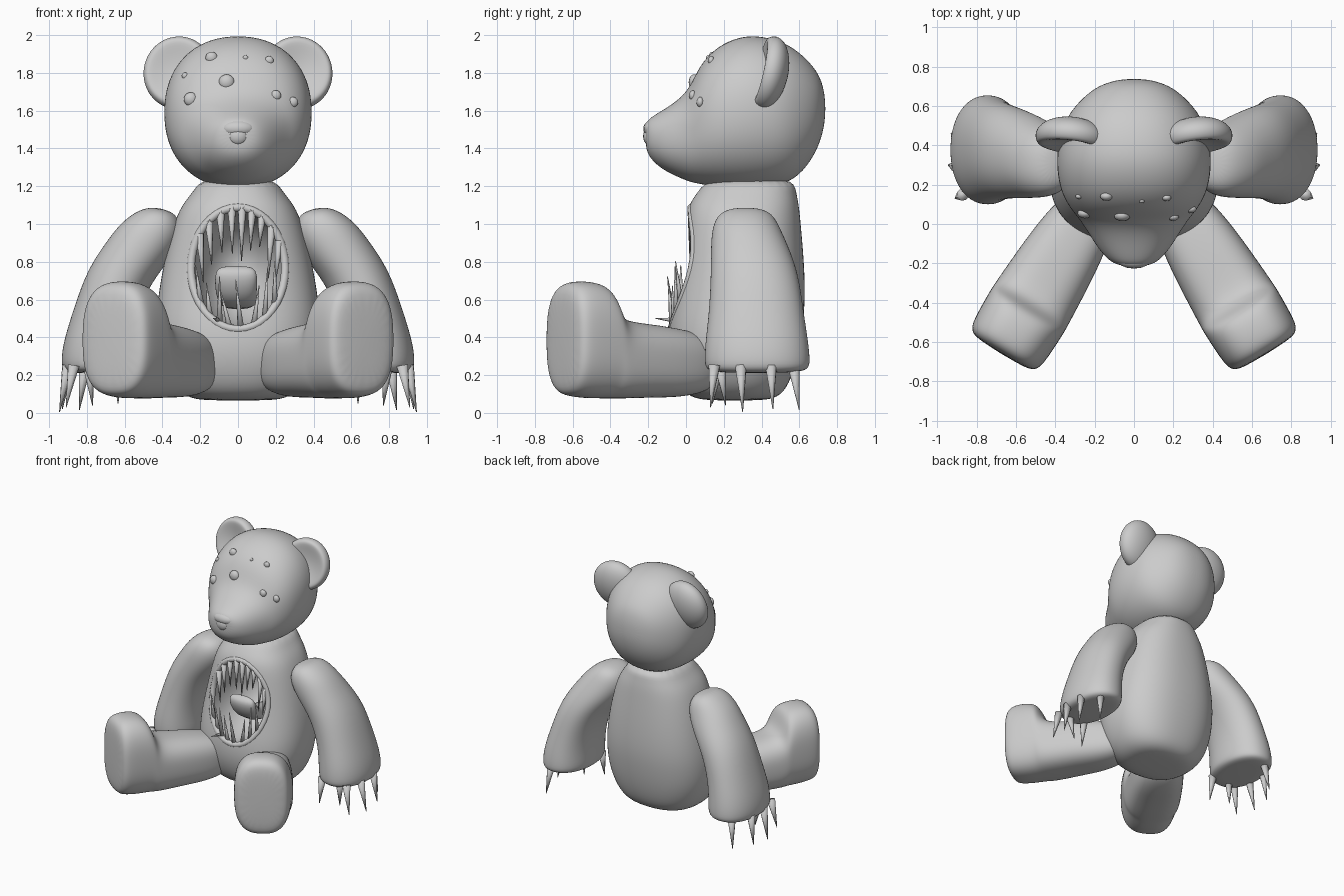
import bpy, bmesh, math, random
from mathutils import Vector as V, Matrix
from mathutils.bvhtree import BVHTree

if "Cube" in bpy.data.objects:
    bpy.data.objects.remove(bpy.data.objects["Cube"])

random.seed(3)


def finish(name, bm, sub=0):
    bmesh.ops.recalc_face_normals(bm, faces=bm.faces)
    me = bpy.data.meshes.new(name)
    bm.to_mesh(me)
    bm.free()
    me.shade_smooth()
    ob = bpy.data.objects.new(name, me)
    bpy.context.collection.objects.link(ob)
    if sub:
        ob.modifiers.new("smooth", 'SUBSURF').levels = sub
        ob.modifiers["smooth"].render_levels = sub
    return ob


def loft(name, sections, power=2.3, n=24, sub=2):
    """Skin rounded sections given as (centre, half axis a, half axis b)."""
    bm = bmesh.new()
    rings = []
    e = 2 / power
    for c, a, b in sections:
        ring = []
        for i in range(n):
            t = 2 * math.pi * (i + .5) / n
            s, k = math.sin(t), math.cos(t)
            ring.append(bm.verts.new(c + a * math.copysign(abs(k) ** e, k)
                                     + b * math.copysign(abs(s) ** e, s)))
        rings.append(ring)
    for r, q in zip(rings, rings[1:]):
        for i in range(n):
            j = (i + 1) % n
            bm.faces.new((r[i], r[j], q[j], q[i]))
    bm.faces.new(rings[0])
    bm.faces.new(rings[-1])
    return finish(name, bm, sub)


def spike(bm, p, q, r, seg=8):
    """Pointed tooth or claw from p to q."""
    p, q = V(p), V(q)
    d = q - p
    rot = d.to_track_quat('Z', 'Y').to_matrix().to_4x4()
    bmesh.ops.create_cone(bm, cap_ends=True, segments=seg, radius1=r, radius2=0.002,
                          depth=d.length, matrix=Matrix.Translation((p + q) / 2) @ rot)


def ball(bm, c, r, seg=16, rot=Matrix()):
    m = Matrix.Translation(c) @ rot @ Matrix.Diagonal((*r, 1))
    return bmesh.ops.create_uvsphere(bm, u_segments=seg, v_segments=seg // 2 + 2, radius=1, matrix=m)


def surface(ob):
    bpy.context.view_layer.update()
    tree = BVHTree.FromObject(ob, bpy.context.evaluated_depsgraph_get())
    return lambda x, z: tree.ray_cast(V((x, -3, z)), V((0, 1, 0)))[0]


# head with snout, sections along y: (y, half width, z low, z high)
head = loft("head", [(V((0, y, (a + b) / 2)), V((w, 0, 0)), V((0, 0, (b - a) / 2))) for y, w, a, b in [
    (-.215, .06, 1.41, 1.53), (-.195, .12, 1.35, 1.56), (-.13, .18, 1.29, 1.6), (-.05, .23, 1.25, 1.65),
    (.02, .275, 1.22, 1.72), (.07, .32, 1.21, 1.84), (.15, .37, 1.195, 1.93), (.25, .393, 1.185, 1.985),
    (.36, .397, 1.185, 2.006), (.5, .37, 1.2, 1.975), (.6, .305, 1.25, 1.915), (.68, .22, 1.36, 1.83),
    (.72, .14, 1.46, 1.76), (.738, .05, 1.56, 1.66)]], 2.2)
on_head = surface(head)

# nose
bm = bmesh.new()
ball(bm, (0, -.18, 1.505), (.09, .046, .045))
ball(bm, (0, -.192, 1.465), (.055, .035, .05))
finish("nose", bm)

# many small eyes
bm = bmesh.new()
for x, z, r in [(-.14, 1.88, .032), (.04, 1.88, .014), (.165, 1.865, .024), (-.28, 1.785, .018),
                (-.06, 1.75, .042), (-.25, 1.66, .037), (.2, 1.68, .028), (.29, 1.645, .028)]:
    ball(bm, on_head(x, z) + V((0, r * .25, 0)), (r, r * .7, r))
finish("eyes", bm)

# cupped ears
for s, side in ((1, "left"), (-1, "right")):
    bm = bmesh.new()
    ball(bm, (0, 0, 0), (1, 1, 1), 24, Matrix.Rotation(math.pi / 2, 4, 'X'))
    for v in bm.verts:
        x, y, z = v.co
        if y < 0:
            v.co.y = y + .85 * max(0, 1 - (x * x + z * z) / .8)
    bm.transform(Matrix.Translation((.315 * s, .435, 1.8)) @ Matrix.Rotation(-.22, 4, 'X')
                 @ Matrix.Rotation(.12 * s, 4, 'Z') @ Matrix.Diagonal((.19, .105, .2, 1)))
    finish(side + "_ear", bm, 1)

# torso, sections along z: (z, half width, y front, y back)
body = loft("body", [(V((0, (a + b) / 2, z)), V((w, 0, 0)), V((0, (b - a) / 2, 0))) for z, w, a, b in [
    (.065, .18, .12, .40), (.08, .27, .02, .49), (.15, .36, -.05, .55), (.3, .425, -.1, .595),
    (.45, .44, -.1, .62), (.6, .43, -.07, .635), (.8, .395, -.03, .628), (1.0, .345, -.01, .61),
    (1.1, .3, .01, .6), (1.17, .24, .06, .585), (1.25, .19, .12, .57)]], 2.4)
on_body = surface(body)


def rim(t, k=1.0):
    return on_body(.24 * k * math.cos(t), .765 + .31 * k * math.sin(t))


lip_points = [rim(2 * math.pi * i / 40, 1.04) for i in range(40)]
upper = [(rim(math.radians(a)), l) for a, l in
         [(24, .2), (42, .26), (58, .15), (72, .2), (85, .27), (98, .23), (113, .2), (130, .22), (148, .24)]]
lower = [(rim(math.radians(a)), l) for a, l in
         [(216, .2), (232, .17), (246, .24), (260, .18), (274, .25), (290, .2), (306, .26), (324, .22)]]

# belly mouth cavity
bm = bmesh.new()
ball(bm, (0, 0, .765), (.245, .45, .315), 40)
cutter = finish("mouth_cutter", bm)
cutter.hide_render = True
mod = body.modifiers.new("mouth", 'BOOLEAN')
mod.operation = 'DIFFERENCE'
mod.object = cutter
bpy.context.view_layer.update()
cut = bpy.data.meshes.new_from_object(body.evaluated_get(bpy.context.evaluated_depsgraph_get()))
body.modifiers.clear()
body.data = cut
bpy.data.objects.remove(cutter)
bpy.context.view_layer.objects.active = body
body.select_set(True)
bpy.ops.object.shade_smooth_by_angle(angle=math.radians(40))

# low lip around the mouth
cu = bpy.data.curves.new("mouth_lip", 'CURVE')
cu.dimensions = '3D'
cu.bevel_depth = .022
cu.bevel_resolution = 3
sp = cu.splines.new('POLY')
sp.points.add(len(lip_points) - 1)
for p, q in zip(sp.points, lip_points):
    p.co = (q.x, q.y + .016, q.z, 1)
sp.use_cyclic_u = True
bpy.context.collection.objects.link(bpy.data.objects.new("mouth_lip", cu))

# teeth
bm = bmesh.new()
for p, l in upper:
    spike(bm, p + V((0, .02, .02)), p + V((-p.x * .1, .01, -l)), .024)
for p, l in lower:
    spike(bm, p + V((0, .02, -.02)), p + V((random.uniform(-.05, .03), random.uniform(-.02, .05), l)), .018)
spike(bm, (-.1, -.05, .49), (-.13, -.16, .5), .015)
finish("teeth", bm)

# tongue
loft("tongue", [(V((x, y, z)), V((w, 0, 0)), V((0, h * .8, h * .6))) for x, y, z, w, h in [
    (0, .4, .58, .08, .05), (0, .22, .58, .1, .06), (-.01, .13, .63, .11, .06),
    (-.01, .08, .7, .115, .05), (-.01, .06, .75, .11, .04), (-.01, .055, .77, .08, .02)]], 2.5, 16, 1)

# limbs, both sides
ARM = [(.36, 1.07, .44, 1.09, .25, .38), (.31, 1.03, .52, 1.08, .17, .46), (.29, .94, .62, 1.01, .135, .5),
       (.35, .82, .695, .91, .13, .55), (.46, .69, .8, .76, .13, .6), (.53, .52, .875, .54, .12, .625),
       (.55, .37, .925, .38, .1, .65), (.55, .27, .94, .27, .095, .66), (.57, .225, .925, .215, .105, .65),
       (.66, .22, .84, .21, .22, .52)]
LEG = [(-.14, .1, .15, .36), (-.05, .155, .1, .42), (.1, .185, .08, .45), (.25, .2, .08, .47),
       (.4, .21, .075, .485), (.49, .215, .075, .515), (.525, .217, .075, .61), (.555, .217, .075, .68),
       (.64, .215, .075, .7), (.73, .21, .085, .698), (.775, .195, .1, .67), (.797, .145, .16, .6)]
CLAWS = [(.87, .15, .91, .13, .03), (.79, .18, .77, .21, .04), (.9, .29, .945, .3, .005), (.9, .45, .93, .46, .02),
         (.81, .57, .84, .6, .015), (.64, .17, .635, .14, .05)]
for s, side in ((1, "left"), (-1, "right")):
    loft(side + "_arm", [(V((s * (xi + xo) / 2, (a + b) / 2, (zi + zo) / 2)),
                          V((s * (xo - xi) / 2, 0, (zo - zi) / 2)), V((0, (b - a) / 2, 0)))
                         for xi, zi, xo, zo, a, b in ARM], 2.15)
    hip, along, across = V((.26 * s, .02, 0)), V((.52 * s, -.854, 0)), V((.854 * s, .52, 0))
    loft(side + "_leg", [(hip + along * u + V((0, 0, (a + b) / 2)), across * w, V((0, 0, (b - a) / 2)))
                         for u, w, a, b in LEG], 2.7)
    bm = bmesh.new()
    for x, y, tx, ty, tz in CLAWS:
        spike(bm, (x * s, y, .25), (tx * s, ty, tz), .032)
    finish(side + "_claws", bm)
